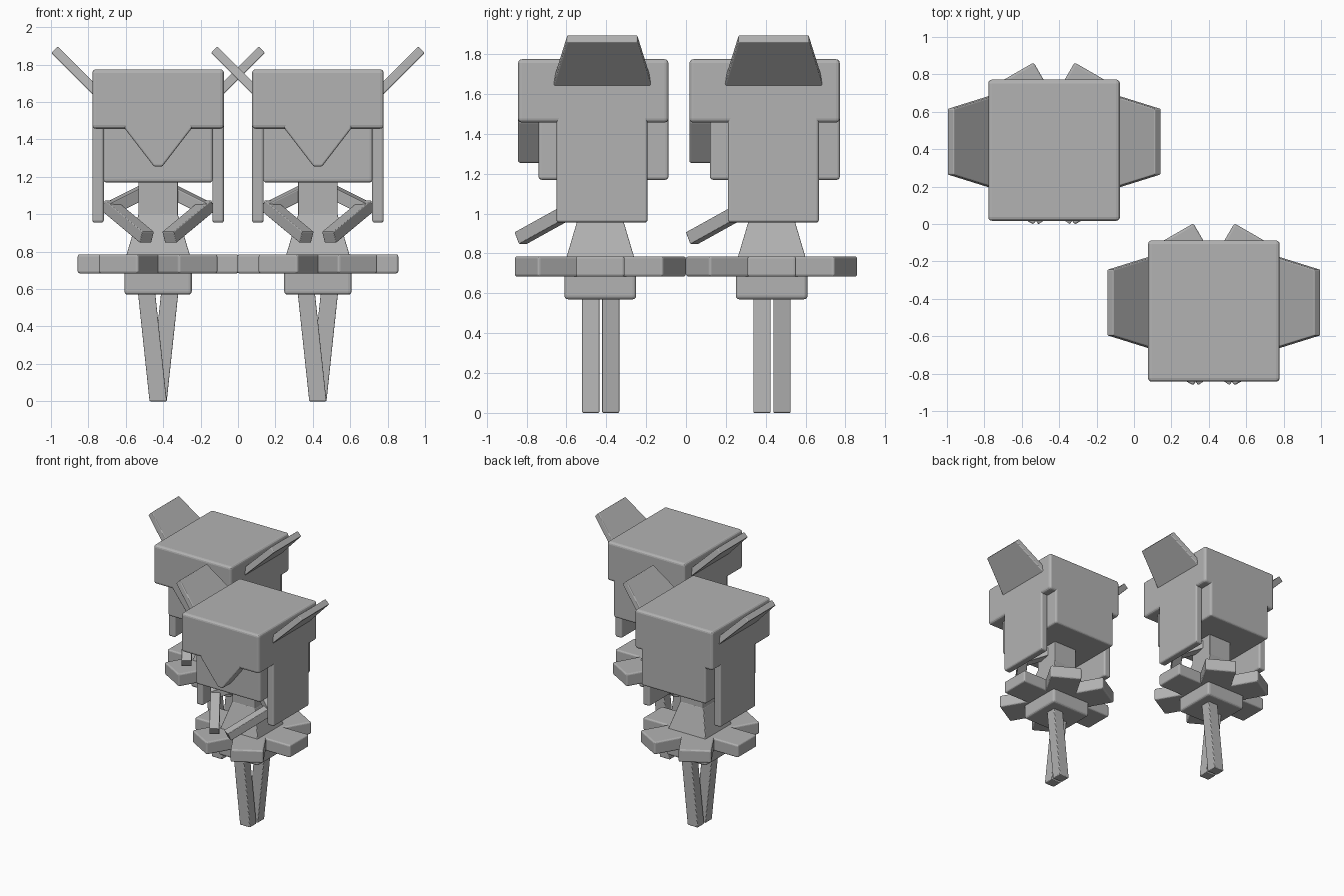
import bpy, bmesh, math
from mathutils import Vector, Matrix

if "Cube" in bpy.data.objects:
    bpy.data.objects.remove(bpy.data.objects["Cube"])

grey = bpy.data.materials.new("plain grey")
grey.diffuse_color = (0.45, 0.45, 0.45, 1)
grey.use_nodes = True
grey.node_tree.nodes["Principled BSDF"].inputs["Base Color"].default_value = grey.diffuse_color
parts = []


def hull(name, points, bevel=0.012):
    """Convex solid through the points, with rounded edges."""
    bm = bmesh.new()
    for p in points:
        bm.verts.new(p)
    bmesh.ops.convex_hull(bm, input=bm.verts[:])
    bmesh.ops.dissolve_limit(bm, angle_limit=0.02, verts=bm.verts[:], edges=bm.edges[:])
    bmesh.ops.recalc_face_normals(bm, faces=bm.faces[:])
    if bevel:
        bmesh.ops.bevel(bm, geom=bm.edges[:], offset=bevel, segments=3,
                        affect='EDGES', profile=0.5, clamp_overlap=True)
    me = bpy.data.meshes.new(name)
    bm.to_mesh(me)
    bm.free()
    me.materials.append(grey)
    ob = bpy.data.objects.new(name, me)
    bpy.context.collection.objects.link(ob)
    parts.append(ob)
    return ob


def box(name, x, y, z, bevel=0.012):
    return hull(name, [(i, j, k) for i in x for j in y for k in z], bevel)


def beam(name, a, b, width, height, bevel=0.004):
    """Square bar running from a to b."""
    a, b = Vector(a), Vector(b)
    d = (b - a).normalized()
    side = d.cross(Vector((0, 0, 1))).normalized() * width / 2
    up = side.cross(d).normalized() * height / 2
    return hull(name, [e + s * side + t * up for e in (a, b)
                       for s in (-1, 1) for t in (-1, 1)], bevel)


# head and hair
box("head", (-0.292, 0.292), (-0.31, 0.342), (1.17, 1.65), 0.015)
box("hair_cap", (-0.352, 0.352), (-0.413, 0.342), (1.457, 1.775), 0.02)
fringe = [(0.18, 1.6), (0.18, 1.46), (0.022, 1.255)]
hull("fringe", [(s * x, y, z) for x, z in fringe for s in (-1, 1)
                for y in (-0.413, -0.29)], 0.01)

for s, side in ((-1, "left"), (1, "right")):
    # long side lock, flush with the cap
    box(side + "_hair_lock", sorted((s * 0.29, s * 0.352)), (-0.22, 0.237),
        (0.955, 1.6), 0.014)
    # slanted ear plate
    hull(side + "_ear", [(s * (x - t), 0.01 + j * hy, x + 1.326 + t)
                         for x, hy in ((0.33, 0.246), (0.554, 0.176))
                         for t in (-0.017, 0.017) for j in (-1, 1)], 0.006)
    # bent arm
    elbow = Vector((s * 0.25, -0.115, 1.035))
    hand = Vector((s * 0.06, -0.40, 0.877))
    shoulder = Vector((s * 0.07, 0.0, 1.125))
    reach = (elbow - hand).normalized() * 0.025
    beam(side + "_upper_arm", shoulder, elbow + (elbow - shoulder).normalized() * 0.02,
         0.075, 0.065)
    beam(side + "_forearm", elbow + reach, hand, 0.075, 0.065)
    # leg, slanting in to the middle; the left one stands in front
    y = s * 0.05 + 0.002
    hull(side + "_leg", [(s * cx + i * 0.046, y + j * 0.043, z)
                         for cx, z in ((0.066, 0.62), (0.0, 0.0))
                         for i in (-1, 1) for j in (-1, 1)], 0.006)

# body
box("chest", (-0.105, 0.105), (-0.105, 0.105), (0.99, 1.2), 0.005)
hull("waist", [(i * h, j * h, z) for h, z in ((0.105, 1.0), (0.176, 0.76))
               for i in (-1, 1) for j in (-1, 1)], 0.005)
box("hips", (-0.18, 0.18), (-0.18, 0.18), (0.57, 0.74), 0.018)

# skirt of three crossed bars
for n in range(3):
    bar = box("skirt_bar", (-0.43, 0.43), (-0.122, 0.122), (0.684, 0.786), 0.012)
    bar.data.transform(Matrix.Rotation(math.radians(60 * n), 4, 'Z'))

# second identical figure, diagonally behind the first
for ob in list(parts):
    twin = ob.copy()
    twin.name = "rear_" + ob.name
    bpy.context.collection.objects.link(twin)
    ob.location = (0.427, -0.43, 0)
    twin.location = (-0.427, 0.43, 0)
